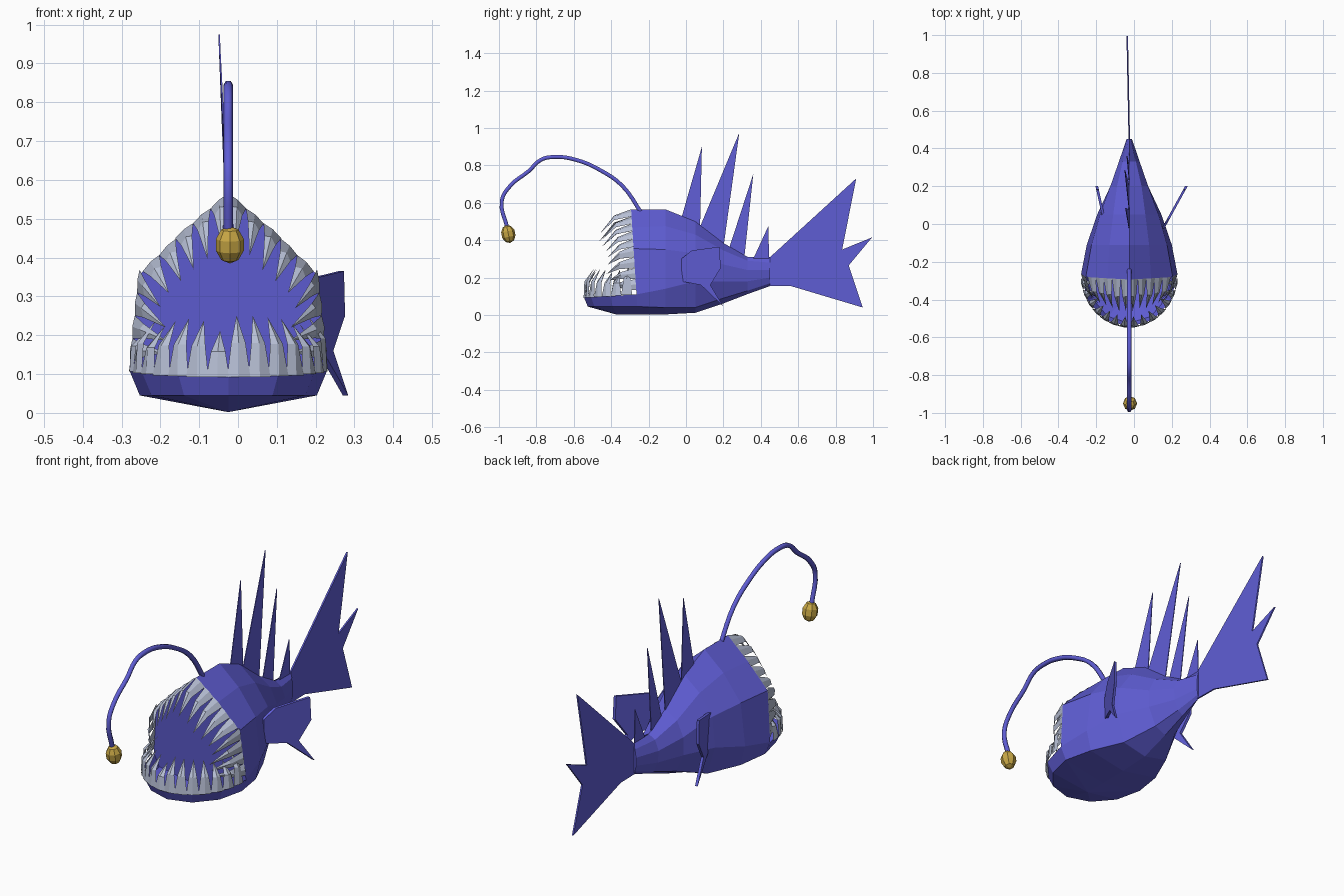
import bpy, bmesh, math, random
from mathutils import Vector

random.seed(4)
if "Cube" in bpy.data.objects:
    bpy.data.objects.remove(bpy.data.objects["Cube"])

CX = -0.025  # centre line of the fish


def material(name, color):
    m = bpy.data.materials.new(name)
    m.use_nodes = True
    m.diffuse_color = (*color, 1)
    m.node_tree.nodes["Principled BSDF"].inputs["Base Color"].default_value = (*color, 1)
    return m


blue = material("violet blue skin", (0.115, 0.11, 0.66))
ivory = material("pale grey teeth", (0.47, 0.52, 0.66))
gold = material("gold lure", (0.58, 0.39, 0.06))


def finish(bm, name, mat, merge=0.002):
    bmesh.ops.remove_doubles(bm, verts=bm.verts, dist=merge)
    bmesh.ops.recalc_face_normals(bm, faces=bm.faces)
    me = bpy.data.meshes.new(name)
    bm.to_mesh(me)
    bm.free()
    me.materials.append(mat)
    ob = bpy.data.objects.new(name, me)
    bpy.context.collection.objects.link(ob)
    ob.location.x = CX
    return ob


def face(bm, *pts):
    return bm.faces.new([bm.verts.new(p) for p in pts])


# Body: (y, half section from back ridge to keel)
mouth = [(0, 0.565), (0.115, 0.468), (0.23, 0.355), (0.255, 0.11), (0.228, 0.045), (0, 0.003)]
sections = [
    (-0.28, mouth),
    (-0.11, [(0, 0.565), (0.105, 0.475), (0.2, 0.35), (0.225, 0.14), (0.2, 0.04), (0, 0.003)]),
    (0.05, [(0, 0.5), (0.085, 0.43), (0.155, 0.33), (0.17, 0.18), (0.13, 0.04), (0, 0.012)]),
    (0.2, [(0, 0.385), (0.065, 0.345), (0.1, 0.27), (0.1, 0.18), (0.06, 0.09), (0, 0.062)]),
    (0.33, [(0, 0.31), (0.035, 0.29), (0.055, 0.24), (0.05, 0.18), (0.03, 0.13), (0, 0.112)]),
    (0.45, [(0, 0.31), (0.008, 0.28), (0.014, 0.24), (0.014, 0.2), (0.008, 0.17), (0, 0.155)]),
]


def ring(y, half):
    pts = []
    for x, z in half:
        yy = -0.264 - 0.064 * (z - 0.1) if half is mouth else y
        pts.append(Vector((x, yy, z)))
    return pts + [Vector((-p.x, p.y, p.z)) for p in pts[-2:0:-1]]


bm = bmesh.new()
rings = [ring(y, h) for y, h in sections]
for r0, r1 in zip(rings, rings[1:]):
    for i in range(len(r0)):
        j = (i + 1) % len(r0)
        face(bm, r0[i], r0[j], r1[j], r1[i])
face(bm, *rings[-1])
finish(bm, "body", blue, 0.004)

# Flat wall at the back of the mouth
bm = bmesh.new()
face(bm, *rings[0])
finish(bm, "mouth_wall", blue)

# Lower jaw scoop, meeting the mouth ring
STEPS = 6


def rim(a):
    return Vector((0.255 * math.cos(a), -0.265 - 0.28 * math.sin(a), 0.11 - 0.018 * math.sin(a)))


def chine(a):
    return Vector((0.228 * math.cos(a), -0.26 - 0.265 * math.sin(a), 0.045))


keel = Vector((0, -0.37, 0.002))
angles = [math.pi * i / STEPS for i in range(STEPS + 1)]
bm = bmesh.new()
for a, b in zip(angles, angles[1:]):
    face(bm, rim(a), rim(b), chine(b), chine(a))
    face(bm, chine(a), chine(b), keel)
for a in (0, math.pi):
    face(bm, chine(a), keel, rings[0][5])
finish(bm, "lower_jaw", blue)


# Teeth: a three-sided blade bent at the middle
def tooth(bm, root, along, out, mid, tip, width):
    along, out = along.normalized() * width / 2, out.normalized()
    base = [root - along, root + along, root + out * 0.004]
    waist = [mid - along * 0.62, mid + along * 0.62, mid + out * 0.01]
    for i in range(3):
        j = (i + 1) % 3
        face(bm, base[i], base[j], waist[j], waist[i])
        face(bm, waist[i], waist[j], tip)


def along_path(path, t):
    lengths = [(b - a).length for a, b in zip(path, path[1:])]
    d = t * sum(lengths)
    for a, b, n in zip(path, path[1:], lengths):
        if d <= n:
            return a.lerp(b, d / n), b - a
        d -= n
    return path[-1], path[-1] - path[-2]


# Upper teeth follow the arch, sweeping forward and inward
bm = bmesh.new()
arch = rings[0][:4]
COUNT = 9
for side in (1, -1):
    for k in range(COUNT):
        t = (k + 0.5) / COUNT * 0.96
        root, along = along_path(arch, t)
        inward = Vector((-0.7 * root.x, 0, -max(root.z - 0.15, 0))).normalized()
        size = (1.05 - 0.38 * t) * random.uniform(0.88, 1.1)
        mid = root + Vector((0, -0.095 * size, 0)) + inward * 0.026
        tip = root + Vector((0, -0.175 * size, 0)) + inward * 0.115 * size
        pts = [root, along, -inward, mid, tip]
        for p in pts:
            p.x *= side
        tooth(bm, *pts, 0.06)
finish(bm, "upper_teeth", ivory, 0.0001)

# Lower teeth stand on the jaw rim and lean inward
bm = bmesh.new()
COUNT = 14
for k in range(COUNT):
    a = math.pi * (0.06 + 0.88 * k / (COUNT - 1))
    root = rim(a)
    out = Vector((math.cos(a), -math.sin(a), 0))
    along = Vector((math.sin(a), math.cos(a), 0))
    h = random.uniform(0.115, 0.165)
    mid = root - out * 0.01 + Vector((0, 0, h * 0.55))
    tip = root - out * 0.055 + Vector((0, 0, h))
    tooth(bm, root, along, out, mid, tip, 0.06)
finish(bm, "lower_teeth", ivory, 0.0001)


# Flat fins: a (y, z) outline placed sideways by a rule and given thickness
def fin(name, outline, place, thick):
    bm = bmesh.new()
    f = face(bm, *[(place(y, z), y, z) for y, z in outline])
    solid = bmesh.ops.extrude_face_region(bm, geom=[f])
    for v in solid["geom"]:
        if isinstance(v, bmesh.types.BMVert):
            v.co.x += thick
    bmesh.ops.triangulate(bm, faces=bm.faces)
    return finish(bm, name, blue, 0.0001)


def lean(y, z):
    return -0.002 - 0.05 * max(z - 0.5, 0)


# Dorsal spines
spines = [
    [(-0.03, 0.5), (0.085, 0.9), (0.075, 0.46)],
    [(0.07, 0.46), (0.285, 0.975), (0.2, 0.36)],
    [(0.225, 0.34), (0.36, 0.755), (0.31, 0.29)],
    [(0.35, 0.28), (0.44, 0.475), (0.445, 0.28)],
]
for n, s in enumerate(spines):
    fin("dorsal_spine_%d" % (n + 1), s, lean, 0.004)

# Tail fin, deeply notched
fin("tail_fin", [(0.43, 0.155), (0.45, 0.31), (0.91, 0.73), (0.835, 0.35), (0.995, 0.415),
                 (0.87, 0.265), (0.945, 0.04), (0.56, 0.155)],
    lambda y, z: -0.004 - 0.02 * (y - 0.45), 0.008)

# Pectoral fins, swept back from the flanks
pectoral = [(-0.025, 0.18), (-0.025, 0.3), (0.03, 0.345), (0.18, 0.365), (0.185, 0.25),
            (0.13, 0.16), (0.2, 0.045), (0.08, 0.16)]
fin("left_pectoral_fin", pectoral, lambda y, z: 0.185 + 0.55 * y, 0.014)
fin("right_pectoral_fin", pectoral, lambda y, z: -0.135 - 0.22 * y, 0.014)

# Lure stalk
path = [(-0.235, 0.54), (-0.34, 0.69), (-0.46, 0.775), (-0.59, 0.83), (-0.7, 0.845),
        (-0.775, 0.83), (-0.84, 0.77), (-0.94, 0.69), (-0.985, 0.61), (-0.955, 0.465)]
cu = bpy.data.curves.new("lure_stalk", "CURVE")
cu.dimensions = "3D"
cu.resolution_u = 4
cu.bevel_depth = 0.012
cu.bevel_resolution = 1
cu.use_fill_caps = True
sp = cu.splines.new("BEZIER")
sp.bezier_points.add(len(path) - 1)
for p, (y, z) in zip(sp.bezier_points, path):
    p.co = (0, y, z)
    p.handle_left_type = p.handle_right_type = "AUTO"
cu.materials.append(blue)
stalk = bpy.data.objects.new("lure_stalk", cu)
stalk.location.x = CX
bpy.context.collection.objects.link(stalk)

# Lure bulb
bm = bmesh.new()
bmesh.ops.create_uvsphere(bm, u_segments=8, v_segments=5, radius=1)
bulb = finish(bm, "lure_bulb", gold)
bulb.scale = (0.038, 0.038, 0.049)
bulb.location = (CX + 0.004, -0.95, 0.433)
bulb.rotation_euler.x = 0.2
